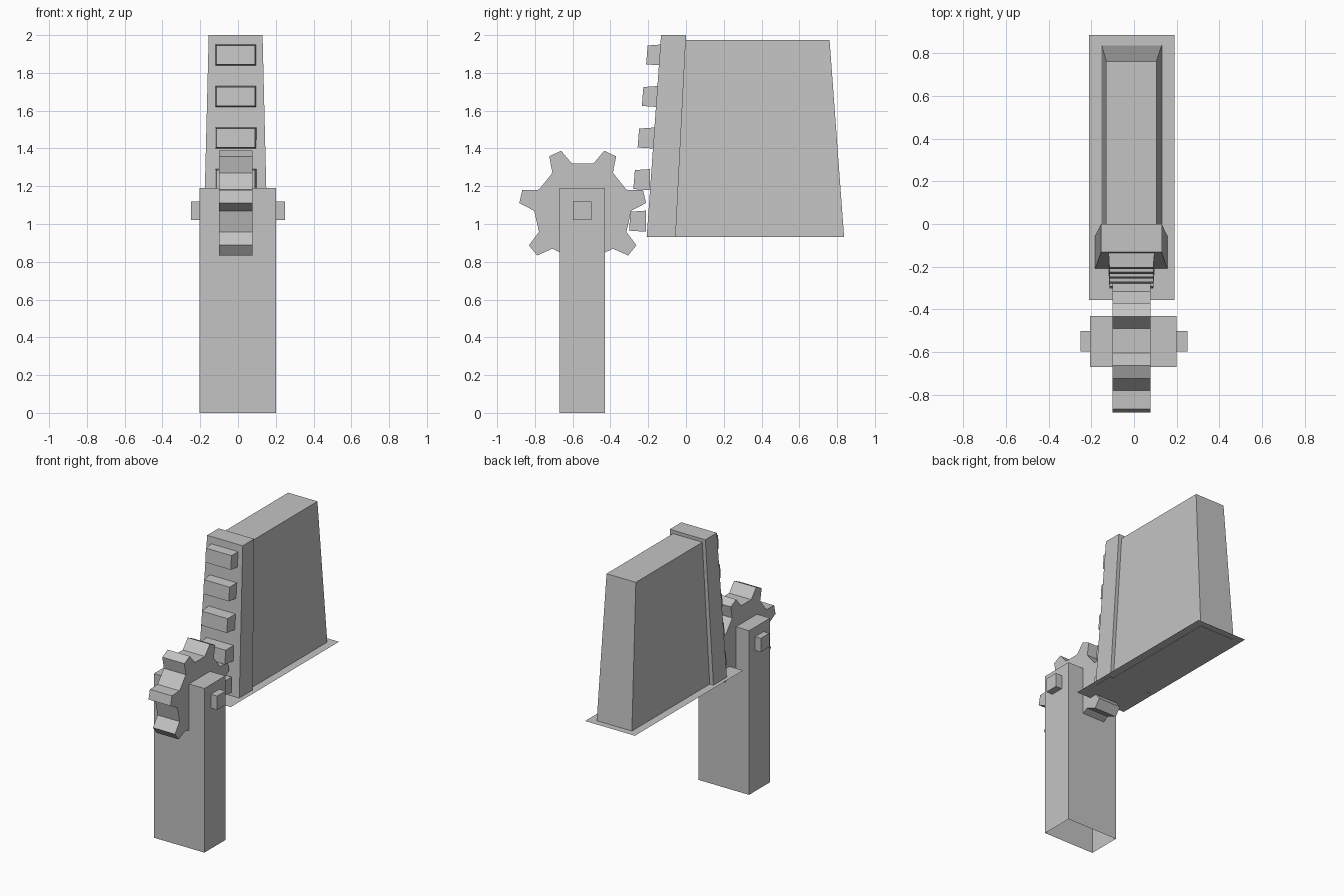
import bpy, math

if "Cube" in bpy.data.objects:
    bpy.data.objects.remove(bpy.data.objects["Cube"], do_unlink=True)

GREY = (0.55, 0.55, 0.55, 1)
grey = bpy.data.materials.new("plain grey")
grey.use_nodes = True
grey.diffuse_color = GREY
grey.node_tree.nodes["Principled BSDF"].inputs["Base Color"].default_value = GREY


def make(name, verts, faces):
    mesh = bpy.data.meshes.new(name)
    mesh.from_pydata(verts, [], faces)
    mesh.materials.append(grey)
    obj = bpy.data.objects.new(name, mesh)
    bpy.context.collection.objects.link(obj)
    return obj


def loft(name, a, b, cap_a=True):
    """Join two matching loops of points into a solid."""
    n = len(a)
    faces = [(i, (i + 1) % n, n + (i + 1) % n, n + i) for i in range(n)]
    faces.append(tuple(range(n, 2 * n)))
    if cap_a:
        faces.append(tuple(reversed(range(n))))
    return make(name, a + b, faces)


def rect(x0, x1, y0, y1, z):
    return [(x0, y0, z), (x1, y0, z), (x1, y1, z), (x0, y1, z)]


# Post, open underneath, and the axle through it
loft("post", rect(-0.205, 0.2, -0.67, -0.43, 0),
     rect(-0.205, 0.2, -0.67, -0.43, 1.19), cap_a=False)
loft("axle", rect(-0.25, 0.25, -0.597, -0.5, 1.02),
     rect(-0.25, 0.25, -0.597, -0.5, 1.12))

# Seven-toothed gear, with one tooth pointing down
TEETH, ROOT, TIP = 7, 0.257, 0.338
outline = []
for i in range(TEETH):
    mid = math.radians(-90 + i * 360 / TEETH)
    for offset, radius in ((-12.86, ROOT), (-5.9, TIP), (5.9, TIP), (12.86, ROOT)):
        angle = mid + math.radians(offset)
        outline.append((-0.547 + radius * math.cos(angle),
                        1.07 + radius * math.sin(angle)))
loft("gear", [(-0.1, y, z) for y, z in outline],
     [(0.077, y, z) for y, z in outline])

# Thin base plate under the gate
make("base_plate", rect(-0.21, 0.19, -0.355, 0.885, 0.932), [(0, 1, 2, 3)])

# Tapered gate body and the leaning rack bar in front of it
loft("gate_body", rect(-0.152, 0.13, -0.1, 0.837, 0.93),
     rect(-0.13, 0.105, -0.04, 0.76, 1.975))
loft("rack_bar", rect(-0.182, 0.156, -0.208, -0.055, 0.93),
     rect(-0.155, 0.13, -0.132, 0.0, 2.0))

# Rack teeth, following the lean of the bar
for i in range(5):
    z = 1.895 - 0.22 * i
    y = -0.207 - 0.0225 * i * 1.0
    outer = [(-0.115, y - 0.004, z - 0.05), (0.09, y - 0.004, z - 0.05),
             (0.09, y + 0.004, z + 0.05), (-0.115, y + 0.004, z + 0.05)]
    inner = [(-0.12, y + 0.085, z - 0.056), (0.097, y + 0.085, z - 0.056),
             (0.097, y + 0.085, z + 0.056), (-0.12, y + 0.085, z + 0.056)]
    loft(f"rack_tooth_{i + 1}", list(reversed(outer)), list(reversed(inner)))

# Make every closed part face outwards
import bmesh
for obj in bpy.context.collection.objects:
    if obj.type == 'MESH' and obj.name != "base_plate":
        bm = bmesh.new()
        bm.from_mesh(obj.data)
        bmesh.ops.recalc_face_normals(bm, faces=bm.faces)
        bm.to_mesh(obj.data)
        bm.free()
